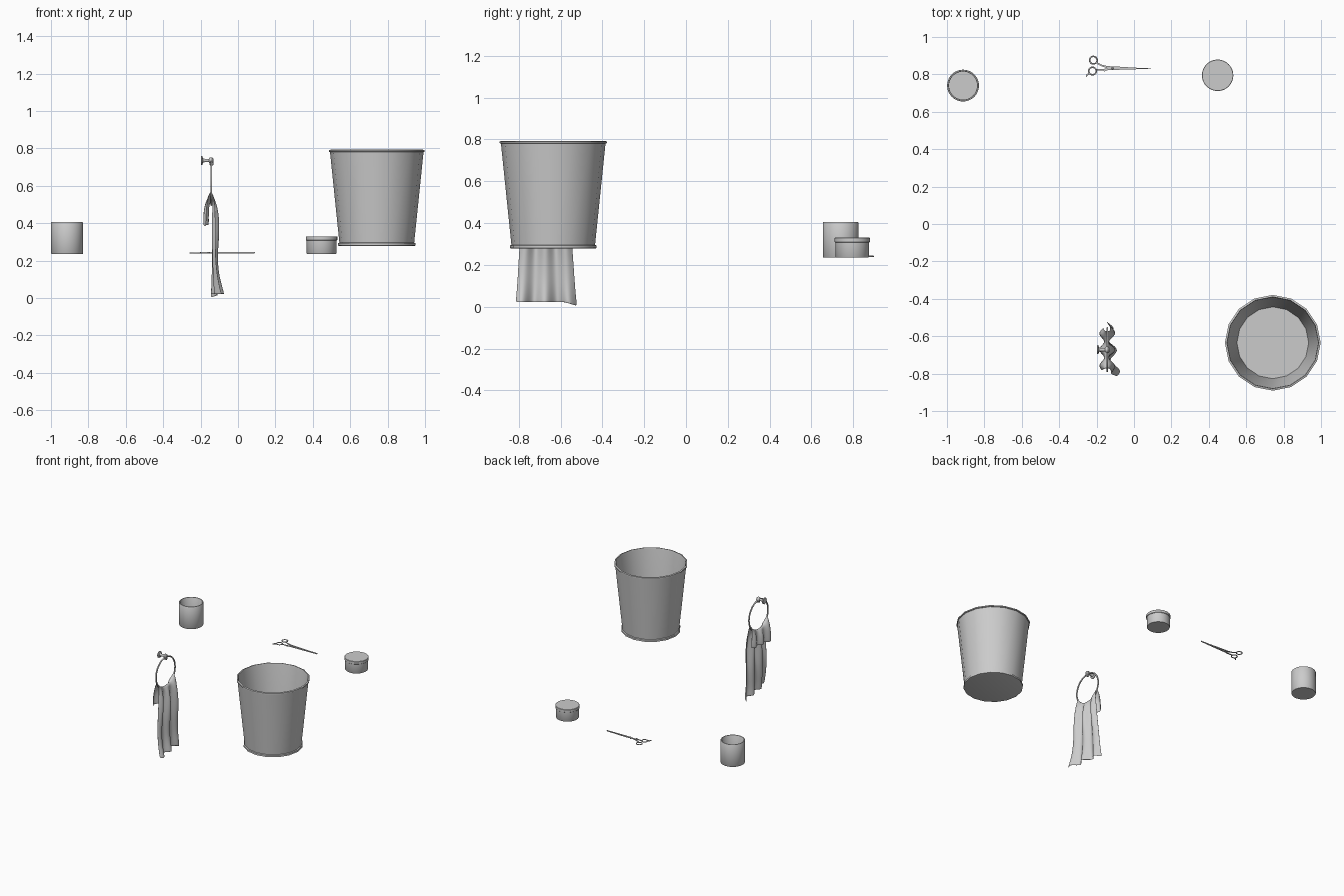
import bpy, bmesh, math
from mathutils import Vector

if "Cube" in bpy.data.objects:
    bpy.data.objects.remove(bpy.data.objects["Cube"])


def finish(name, bm, angle=35):
    bmesh.ops.recalc_face_normals(bm, faces=bm.faces)
    me = bpy.data.meshes.new(name)
    bm.to_mesh(me)
    bm.free()
    ob = bpy.data.objects.new(name, me)
    bpy.context.collection.objects.link(ob)
    bpy.ops.object.select_all(action='DESELECT')
    ob.select_set(True)
    bpy.context.view_layer.objects.active = ob
    bpy.ops.object.shade_smooth_by_angle(angle=math.radians(angle))
    return ob


def lathe(name, profile, loc, sides=48, axis='Z'):
    """Revolve (radius, height) points; both ends are capped."""
    bm = bmesh.new()
    rings = []
    for r, h in profile:
        ring = []
        for i in range(sides):
            a = 2 * math.pi * i / sides
            c, s = r * math.cos(a), r * math.sin(a)
            p = Vector((c, s, h)) if axis == 'Z' else Vector((h, c, s))
            ring.append(bm.verts.new(p + Vector(loc)))
        rings.append(ring)
    for a, b in zip(rings, rings[1:]):
        for i in range(sides):
            j = (i + 1) % sides
            bm.faces.new((a[i], a[j], b[j], b[i]))
    bm.faces.new(rings[0])
    bm.faces.new(rings[-1])
    return finish(name, bm)


def torus(name, loc, R, r, axis='Z', flat=1.0, n=40, m=10):
    bm = bmesh.new()
    g = []
    for i in range(n):
        a = 2 * math.pi * i / n
        row = []
        for k in range(m):
            b = 2 * math.pi * k / m
            q, h = R + r * math.cos(b), r * flat * math.sin(b)
            c, s = q * math.cos(a), q * math.sin(a)
            p = Vector((c, s, h)) if axis == 'Z' else Vector((h, c, s))
            row.append(bm.verts.new(p + Vector(loc)))
        g.append(row)
    for i in range(n):
        for k in range(m):
            i2, k2 = (i + 1) % n, (k + 1) % m
            bm.faces.new((g[i][k], g[i2][k], g[i2][k2], g[i][k2]))
    return finish(name, bm, 60)


def strip(name, path, z0, z1):
    """Flat bar along (x, y, half width) points."""
    bm = bmesh.new()
    rows = []
    for i, (x, y, w) in enumerate(path):
        a, b = path[max(i - 1, 0)], path[min(i + 1, len(path) - 1)]
        d = Vector((b[0] - a[0], b[1] - a[1])).normalized()
        nx, ny = -d.y * w, d.x * w
        rows.append([bm.verts.new(p) for p in (
            (x + nx, y + ny, z0), (x - nx, y - ny, z0),
            (x - nx, y - ny, z1), (x + nx, y + ny, z1))])
    for a, b in zip(rows, rows[1:]):
        for k in range(4):
            j = (k + 1) % 4
            bm.faces.new((a[k], a[j], b[j], b[k]))
    bm.faces.new(rows[0])
    bm.faces.new(rows[-1])
    return finish(name, bm)


# Tapered bin with rim and base band
lathe("bin", [(.200, .278), (.207, .280), (.207, .293), (.200, .296), (.250, .780),
              (.256, .782), (.256, .790), (.246, .793), (.243, .780), (.192, .295)],
      (.742, -.635, 0), 16)

# Open cup
lathe("cup", [(.083, .235), (.085, .238), (.085, .402), (.083, .405),
              (.077, .405), (.075, .402), (.075, .246)], (-.914, .740, 0))

# Lidded pot
lathe("pot", [(.078, .236), (.080, .239), (.080, .312)], (.447, .795, 0))
lathe("pot_lid", [(.082, .308), (.084, .310), (.084, .328), (.082, .330)],
      (.447, .795, 0))

# Scissors: two crossing levers, finger rings, tang and pivot
strip("scissor_blade_a", [(-.200, .862, .004), (-.175, .848, .004), (-.14, .838, .006),
                          (-.08, .834, .007), (.0, .832, .004), (.092, .831, .001)], .241, .245)
strip("scissor_blade_b", [(-.200, .824, .004), (-.17, .824, .004), (-.13, .829, .006),
                          (-.07, .831, .006), (.0, .831, .004), (.088, .831, .001)], .237, .241)
torus("finger_ring_a", (-.217, .876, .241), .020, .004, flat=.8, n=28)
torus("finger_ring_b", (-.222, .818, .241), .020, .004, flat=.8, n=28)
strip("finger_tang", [(-.238, .804, .004), (-.250, .798, .004), (-.257, .787, .002)], .238, .243)
lathe("stopper", [(.005, .237), (.005, .245)], (-.158, .820, 0), 16)
lathe("pivot_screw", [(.006, .236), (.006, .246), (.004, .248)], (-.115, .833, 0), 16)

# Towel ring and its wall mount
CY, CZ, R, RX = -.672, .613, .115, -.143
torus("towel_ring", (RX, CY, CZ), R, .0055, axis='X', n=56)
lathe("ring_mount", [(.022, -.198), (.024, -.196), (.024, -.191), (.012, -.187), (.009, -.178),
                     (.009, -.156), (.014, -.153), (.017, -.147), (.017, -.138), (.010, -.131)],
      (0, CY, .735), 28, axis='X')
lathe("ring_clasp", [(.006, -.153), (.010, -.150), (.010, -.134), (.006, -.131)],
      (0, CY, .735 - .016), 20, axis='X')

# Towel draped over the ring: (x, drop 0..1, half width, fold depth)
short = [(-.170, 1, .113, .013), (-.171, .7, .112, .013), (-.168, .35, .108, .011),
         (-.160, .12, .102, .006), (-.152, .02, .100, .002)]
long = [(-.143, -.008, .100, 0), (-.133, .02, .100, .003), (-.125, .07, .103, .010),
        (-.120, .2, .112, .019), (-.120, .4, .122, .018), (-.125, .6, .130, .012),
        (-.124, .78, .136, .012), (-.117, .92, .142, .018), (-.114, 1, .147, .022)]
bm = bmesh.new()
rows, N = [], 28
for side, stations in ((-1, short), (1, long)):
    for x, t, hw, amp in stations:
        row = []
        for i in range(N + 1):
            u = 2 * i / N - 1
            fold = CZ - math.sqrt(R * R - (.1 * u) ** 2) + .008
            bottom = .395 + .012 * u if side < 0 else .02 - .018 * max(0, u - .6) / .4
            wave = math.cos(2.6 * math.pi * u + .3 * t) * amp * side
            skew = -.022 * u * t ** 4 if side > 0 else 0
            row.append(bm.verts.new((x + wave + skew, CY + u * hw + .004 * t,
                                     fold + (bottom - fold) * t)))
        rows.append(row)
for a, b in zip(rows, rows[1:]):
    for i in range(N):
        bm.faces.new((a[i], a[i + 1], b[i + 1], b[i]))
towel = finish("towel", bm, 180)
sol = towel.modifiers.new("thickness", 'SOLIDIFY')
sol.thickness = .004
sol.offset = 0
sub = towel.modifiers.new("smooth", 'SUBSURF')
sub.levels = sub.render_levels = 2
